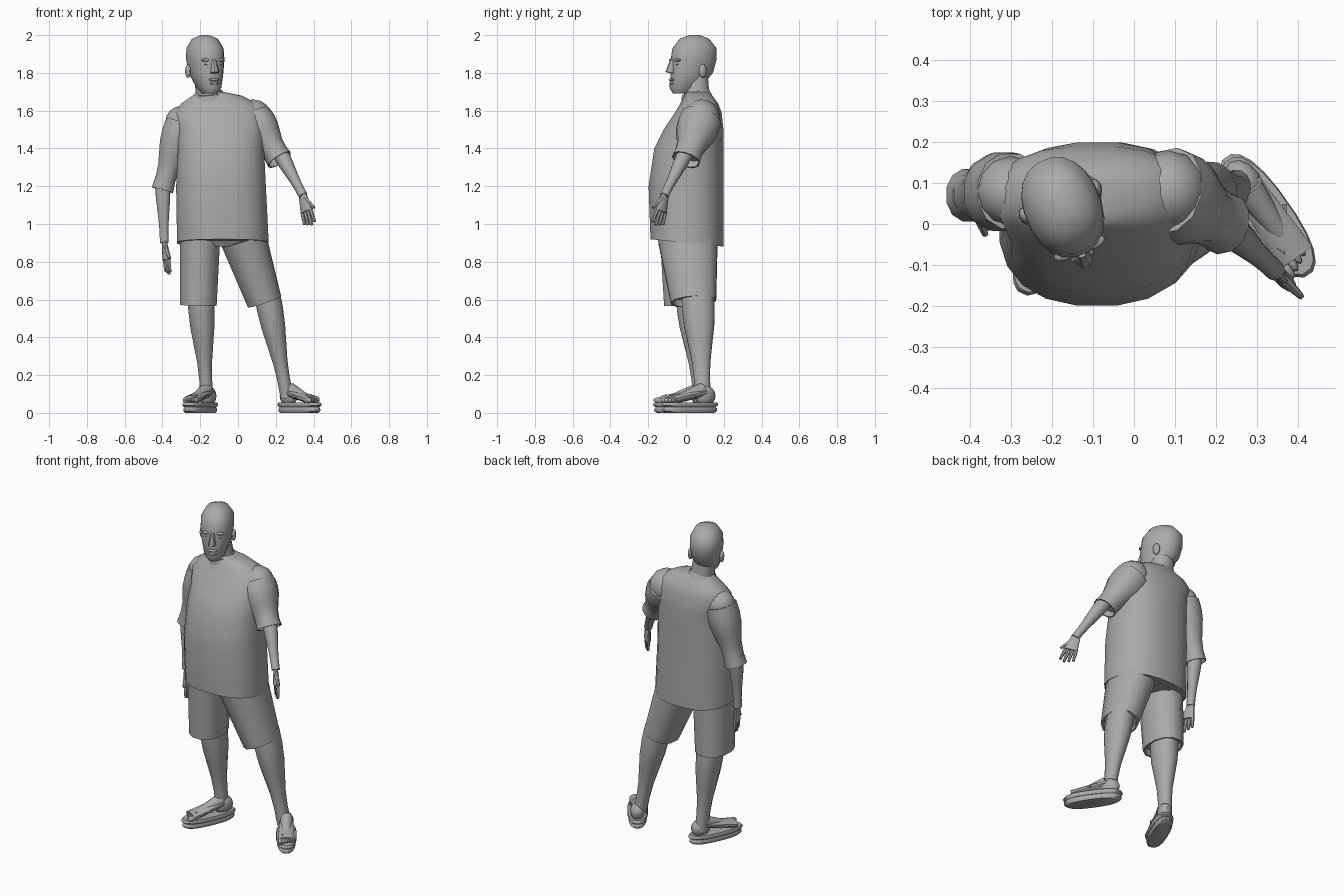
import bpy, bmesh, math
from mathutils import Vector, Matrix

if "Cube" in bpy.data.objects:
    bpy.data.objects.remove(bpy.data.objects["Cube"])

grey = bpy.data.materials.new("plain_grey")
grey.use_nodes = True
COLOUR = (0.4, 0.4, 0.4, 1)
grey.diffuse_color = COLOUR
grey.node_tree.nodes["Principled BSDF"].inputs["Base Color"].default_value = COLOUR

ACROSS = Vector((1, 0, 0))


def finish(name, bm, place):
    bm.transform(place)
    bmesh.ops.recalc_face_normals(bm, faces=bm.faces)
    mesh = bpy.data.meshes.new(name)
    bm.to_mesh(mesh)
    bm.free()
    mesh.materials.append(grey)
    obj = bpy.data.objects.new(name, mesh)
    bpy.context.collection.objects.link(obj)
    bpy.ops.object.select_all(action="DESELECT")
    obj.select_set(True)
    bpy.context.view_layer.objects.active = obj
    bpy.ops.object.shade_smooth_by_angle(angle=math.radians(40))


def skin(name, rings, sides, power, place):
    """Join superellipse rings of (centre, side axis, depth axis, half width, half depth)."""
    bm = bmesh.new()
    loops = []
    for centre, side, depth, half_width, half_depth in rings:
        loop = []
        for step in range(sides):
            angle = math.tau * (step + 0.5) / sides
            c, s = math.cos(angle), math.sin(angle)
            c = math.copysign(abs(c) ** (2 / power), c)
            s = math.copysign(abs(s) ** (2 / power), s)
            loop.append(bm.verts.new(centre + side * half_width * c + depth * half_depth * s))
        loops.append(loop)
    for low, high in zip(loops, loops[1:]):
        for this in range(sides):
            after = (this + 1) % sides
            bm.faces.new((low[this], low[after], high[after], high[this]))
    bm.faces.new(loops[0])
    bm.faces.new(loops[-1])
    finish(name, bm, place)


def stack(name, rows, sides=20, power=2.4, slope=0.0, place=Matrix()):
    """Rings from rows of (x, front y, back y, z, half width); slope tips the first one."""
    rings = []
    for x, front, back, z, width in rows:
        depth = Vector((0, 1, 0 if rings else slope))
        rings.append((Vector((x, (front + back) / 2, z)), ACROSS, depth,
                      width, (back - front) / 2))
    skin(name, rings, sides, power, place)


def limb(name, start, end, start_radius, end_radius, depth=1.0, bulge=0.0,
         side=ACROSS, sides=12, hollow=False, place=Matrix()):
    """Tapered tube that swells near its start and slims near its end."""
    start, end = Vector(start), Vector(end)
    along = (end - start).normalized()
    side = (side - along * side.dot(along)).normalized()
    front = along.cross(side)
    rings = []
    count = 6
    for step in range(count + 1):
        t = step / count
        radius = start_radius + (end_radius - start_radius) * t
        radius += bulge * math.sin(math.tau * t)
        rings.append((start.lerp(end, t), side, front, radius, radius * depth))
    if hollow:  # turn the open hem inwards
        inner = end_radius * 0.9
        for point in (end, end - along * 0.04):
            rings.append((point, side, front, inner, inner * depth))
    skin(name, rings, sides, 2.2, place)


def blob(name, centre, size, place=Matrix()):
    bm = bmesh.new()
    bmesh.ops.create_uvsphere(bm, u_segments=12, v_segments=8, radius=1)
    bm.transform(Matrix.Translation(centre) @ Matrix.Diagonal((*size, 1)))
    finish(name, bm, place)


def hand(name, wrist, along, across):
    """Palm, four fingers and a thumb; the thumb lies on the 'across' side."""
    wrist, along, across = Vector(wrist), Vector(along).normalized(), Vector(across)
    across = (across - along * across.dot(along)).normalized()
    limb(name + "_palm", wrist, wrist + along * 0.1, 0.026, 0.042, depth=0.45, side=across)
    for finger in range(4):
        offset = across * (1.5 - finger) * 0.02
        length = 0.09 - 0.01 * abs(finger - 1)
        base = wrist + along * 0.09 + offset
        limb(f"{name}_finger_{finger + 1}", base, base + along * length + offset * 0.3,
             0.012, 0.008, side=across, sides=6)
    limb(name + "_thumb", wrist + along * 0.03 + across * 0.01,
         wrist + along * 0.1 + across * 0.06, 0.014, 0.008, side=along.cross(across), sides=6)


def foot(name, x, y, degrees, inner):
    """Bare foot in a thonged sandal, toes towards the front before turning."""
    place = Matrix.Translation((x, y, 0)) @ Matrix.Rotation(math.radians(degrees), 4, "Z")
    for part, low, high, width in (("sole", 0, 0.03, 0.054), ("footbed", 0.03, 0.056, 0.06)):
        length = width + 0.116
        rows = []
        for z, grow in ((low, 0.9), (low + 0.01, 1), (high - 0.01, 1), (high, 0.95)):
            rows.append((0, -length * grow, length * grow, z, width * grow))
        stack(f"{name}_{part}", rows, place=place)
    blob(name + "_heel", (0, 0.1, 0.09), (0.042, 0.06, 0.055), place)
    limb(name + "_instep", (0, 0.09, 0.11), (0, -0.12, 0.068), 0.04, 0.048,
         depth=0.5, place=place)
    limb(name + "_arch", (0, 0.08, 0.12), (0, -0.09, 0.07), 0.038, 0.02, place=place)
    for toe in range(5):
        size = 0.016 - 0.0015 * toe
        blob(f"{name}_toe_{toe + 1}", (inner * (0.036 - 0.018 * toe), 0.007 * toe - 0.13, 0.067),
             (size * 0.8, size * 2, size), place)
    for label, sign in (("left", 1), ("right", -1)):
        limb(f"{name}_{label}_strap", (inner * 0.02, -0.1, 0.09), (sign * 0.05, 0, 0.085),
             0.007, 0.007, sides=6, place=place)


# Shirt body, collar and neck
stack("shirt_body", [
    (-0.08, -0.19, 0.2, 0.9, 0.245),
    (-0.09, -0.2, 0.2, 1.2, 0.24),
    (-0.09, -0.17, 0.2, 1.4, 0.23),
    (-0.09, -0.12, 0.2, 1.5, 0.23),
    (-0.1, -0.06, 0.19, 1.59, 0.24),
    (-0.1, -0.03, 0.17, 1.64, 0.2),
    (-0.11, -0.01, 0.14, 1.68, 0.13),
    (-0.15, 0, 0.12, 1.7, 0.07)], slope=-0.1)
limb("collar", (-0.15, 0.06, 1.65), (-0.155, 0.05, 1.695), 0.09, 0.075)
limb("neck", (-0.15, 0.06, 1.64), (-0.17, 0.05, 1.8), 0.07, 0.066)

# Head with face, turned towards its left
face = Matrix.Translation((-0.175, 0.045, 0)) @ Matrix.Rotation(math.radians(22), 4, "Z")
stack("head", [
    (0, -0.12, -0.02, 1.69, 0.035),
    (0, -0.14, 0.03, 1.72, 0.06),
    (0, -0.13, 0.1, 1.8, 0.085),
    (0, -0.13, 0.12, 1.87, 0.094),
    (0, -0.12, 0.12, 1.93, 0.092),
    (0, -0.08, 0.08, 1.98, 0.065),
    (0, -0.03, 0.03, 2, 0.02)], power=2.2, place=face)
limb("nose", (0, -0.138, 1.8), (0, -0.122, 1.87), 0.022, 0.012, depth=1.2, sides=8, place=face)
for label, height, width in (("upper", 1.764, 0.03), ("lower", 1.744, 0.025)):
    blob(label + "_lip", (0, -0.13, height), (width, 0.013, 0.008), face)
for label, sign in (("left", 1), ("right", -1)):
    blob(label + "_ear", (sign * 0.092, 0.01, 1.81), (0.015, 0.022, 0.036), face)
    blob(label + "_brow", (sign * 0.036, -0.112, 1.868), (0.03, 0.016, 0.009), face)
    blob(label + "_eye", (sign * 0.034, -0.11, 1.846), (0.017, 0.014, 0.008), face)


def arm(name, shoulder, hem, elbow, wrist, shoulder_radius, hem_radius):
    """Rounded shoulder, open sleeve and bare forearm."""
    blob(name + "_shoulder", shoulder, [shoulder_radius] * 3)
    limb(name + "_sleeve", shoulder, hem, shoulder_radius, hem_radius,
         depth=1.1, bulge=0.01, hollow=True)
    limb(name + "_forearm", elbow, wrist, 0.042, 0.024, bulge=0.003)


# Arms and hands
arm("left", (0.08, 0.08, 1.56), (0.22, 0, 1.34), (0.21, 0.01, 1.4), (0.345, -0.115, 1.15),
    0.1, 0.07)
arm("right", (-0.3, 0.08, 1.54), (-0.4, 0.07, 1.18), (-0.4, 0.07, 1.25), (-0.39, 0.04, 0.9),
    0.085, 0.06)
hand("left_hand", (0.34, -0.11, 1.16), (0.25, -0.25, -1), (1, -1, 0))
hand("right_hand", (-0.39, 0.04, 0.91), (0.12, -0.08, -1), (0.3, -1, 0))


def leg(name, hip, hem, knee, ankle, hip_radius, hem_radius):
    """Open shorts leg over a bare lower leg."""
    limb(name + "_shorts_leg", hip, hem, hip_radius, hem_radius, depth=1.3, hollow=True)
    limb(name + "_lower_leg", knee, ankle, 0.07, 0.036, depth=1.25, bulge=0.008)


# Shorts, lower legs and feet
stack("shorts_seat", [(-0.08, -0.1, 0.14, 0.88, 0.17), (-0.08, -0.15, 0.17, 0.96, 0.22)])
leg("left", (0.03, 0.01, 0.92), (0.14, 0.04, 0.59), (0.15, 0.06, 0.65), (0.26, 0.09, 0.08),
    0.125, 0.095)
leg("right", (-0.2, 0, 0.95), (-0.21, 0.01, 0.57), (-0.2, 0.03, 0.64), (-0.165, 0.08, 0.08),
    0.11, 0.1)
foot("left", 0.325, 0.02, 35, -1)
foot("right", -0.2, -0.01, -24, 1)
